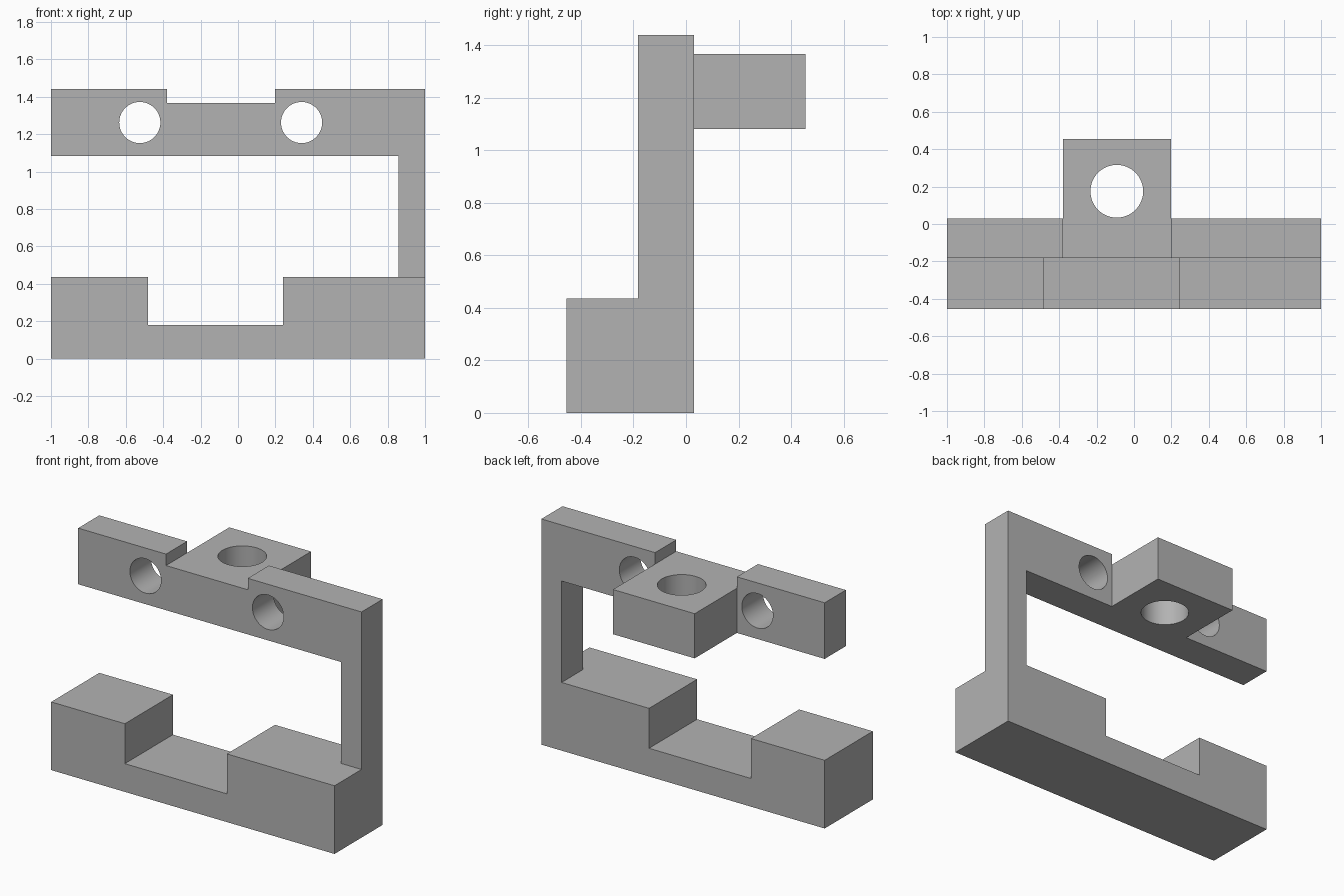
import bpy, bmesh, math
from mathutils import Matrix

if "Cube" in bpy.data.objects:
    bpy.data.objects.remove(bpy.data.objects["Cube"])

grey = bpy.data.materials.new("plain grey")
grey.diffuse_color = (0.45, 0.45, 0.45, 1)
grey.use_nodes = True
grey.node_tree.nodes["Principled BSDF"].inputs["Base Color"].default_value = grey.diffuse_color


def add_object(name, bm):
    bmesh.ops.recalc_face_normals(bm, faces=bm.faces)
    mesh = bpy.data.meshes.new(name)
    bm.to_mesh(mesh)
    bm.free()
    mesh.materials.append(grey)
    obj = bpy.data.objects.new(name, mesh)
    bpy.context.collection.objects.link(obj)
    return obj


def extrude_xz(name, outline, y0, y1):
    """Extrude an x-z outline along y."""
    bm = bmesh.new()
    face = bm.faces.new([bm.verts.new((x, y0, z)) for x, z in outline])
    new = bmesh.ops.extrude_face_region(bm, geom=[face])["geom"]
    verts = [v for v in new if isinstance(v, bmesh.types.BMVert)]
    bmesh.ops.translate(bm, verts=verts, vec=(0, y1 - y0, 0))
    return add_object(name, bm)


def hole_cutter(name, centre, radius, along_y):
    bm = bmesh.new()
    turn = Matrix.Rotation(math.pi / 2, 4, 'X') if along_y else Matrix()
    bmesh.ops.create_cone(bm, cap_ends=True, segments=64, radius1=radius,
                          radius2=radius, depth=0.6,
                          matrix=Matrix.Translation(centre) @ turn)
    return add_object(name, bm)


def combine(target, other, operation):
    """Apply a boolean and remove the helper."""
    bpy.context.view_layer.objects.active = target
    mod = target.modifiers.new(operation, 'BOOLEAN')
    mod.operation = operation
    mod.solver = 'EXACT'
    mod.object = other
    bpy.ops.object.modifier_apply(modifier=mod.name)
    bpy.data.objects.remove(other)


FRONT, STEP, BACK, REAR = -0.455, -0.183, 0.03, 0.455

# Notched base block
bracket = extrude_xz("bracket", [
    (-1, 0), (1, 0), (1, 0.435), (0.24, 0.435), (0.24, 0.18),
    (-0.48, 0.18), (-0.48, 0.435), (-1, 0.435)], FRONT, BACK)

# Upright post and notched upper bar, rooted in the base
upper_arm = extrude_xz("upper_arm", [
    (0.857, 0.3), (1, 0.3), (1, 1.44), (0.197, 1.44), (0.197, 1.367),
    (-0.38, 1.367), (-0.38, 1.44), (-1, 1.44), (-1, 1.082),
    (0.857, 1.082)], STEP, BACK)

# Rear lug level with the notch
rear_lug = extrude_xz("rear_lug", [
    (-0.38, 1.082), (0.197, 1.082), (0.197, 1.367), (-0.38, 1.367)],
    -0.08, REAR)

combine(bracket, upper_arm, 'UNION')
combine(bracket, rear_lug, 'UNION')

# Two bolt holes through the bar, one vertical hole through the lug
for x in (-0.525, 0.34):
    combine(bracket, hole_cutter("bolt_cutter", (x, -0.08, 1.262), 0.11, True),
            'DIFFERENCE')
combine(bracket, hole_cutter("lug_cutter", (-0.092, 0.175, 1.22), 0.141, False),
        'DIFFERENCE')

bpy.ops.object.select_all(action='DESELECT')
bracket.select_set(True)
bpy.context.view_layer.objects.active = bracket
bpy.ops.object.shade_smooth_by_angle(angle=math.radians(30))
